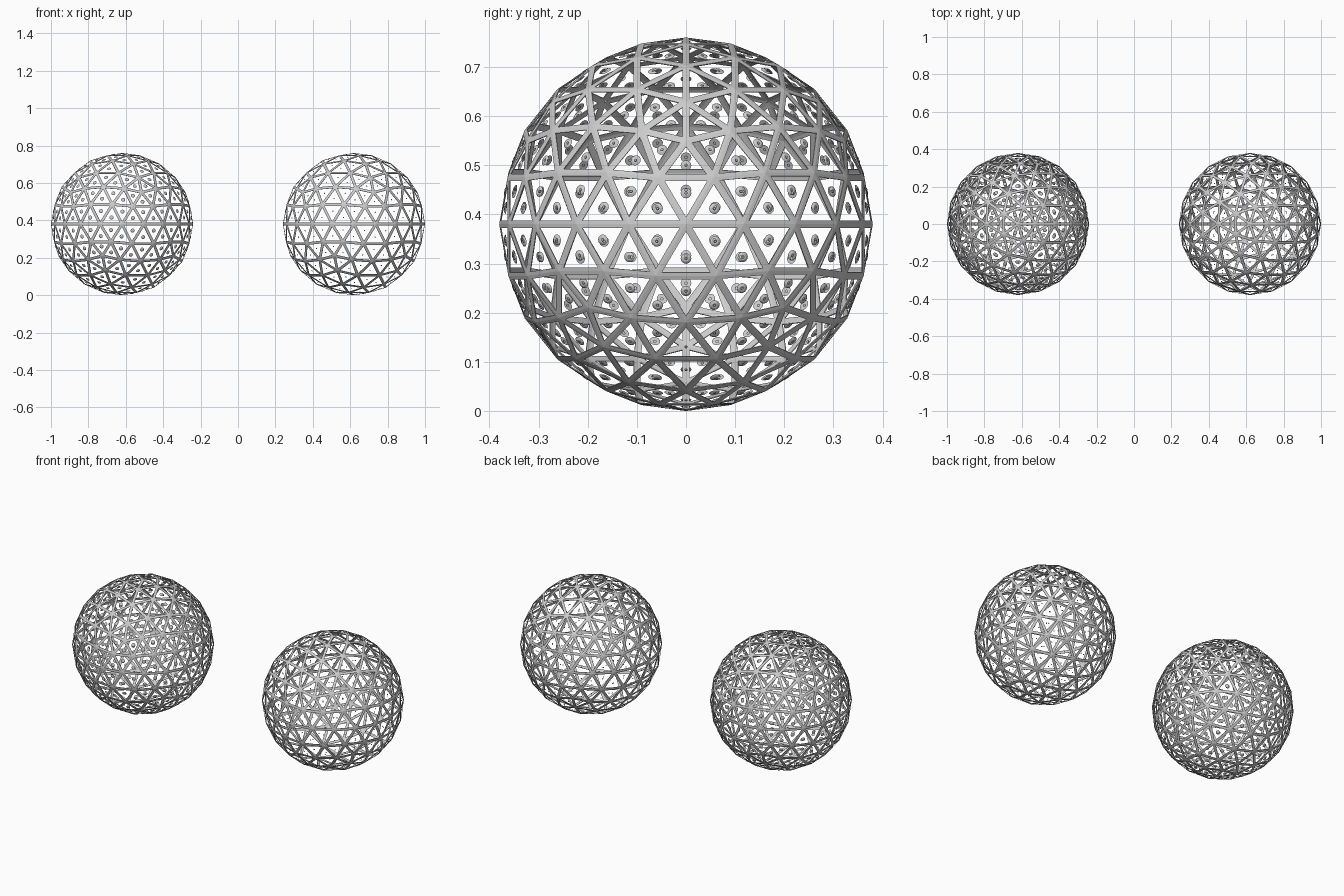
import bpy, bmesh
from mathutils import Matrix, Vector

if "Cube" in bpy.data.objects:
    bpy.data.objects.remove(bpy.data.objects["Cube"])

R = 0.38          # sphere radius
STRUT = 0.0075    # half width of a strut


def finish(bm, name, cx):
    me = bpy.data.meshes.new(name)
    bm.to_mesh(me)
    bm.free()
    ob = bpy.data.objects.new(name, me)
    ob.location = (cx, 0, R)
    bpy.context.collection.objects.link(ob)
    return ob


def lattice(name, cx):
    # flat geodesic struts: inset every triangle and remove its middle
    bm = bmesh.new()
    bmesh.ops.create_icosphere(bm, subdivisions=3, radius=R)
    faces = list(bm.faces)
    spots = [(f.calc_center_median(), f.normal.copy()) for f in faces]
    bmesh.ops.inset_individual(bm, faces=faces, thickness=STRUT, use_even_offset=True)
    bmesh.ops.delete(bm, geom=faces, context='FACES')
    ob = finish(bm, name, cx)
    mod = ob.modifiers.new("thickness", 'SOLIDIFY')
    mod.thickness = 0.002
    mod.offset = -1
    return spots


def studs(name, cx, spots, r_base, r_top, depth):
    # one flat round stud in the middle of each triangle
    bm = bmesh.new()
    for pos, nor in spots:
        rot = Vector((0, 0, 1)).rotation_difference(nor).to_matrix().to_4x4()
        bmesh.ops.create_cone(bm, cap_ends=True, segments=12, radius1=r_base,
                              radius2=r_top, depth=depth,
                              matrix=Matrix.Translation(pos) @ rot)
    finish(bm, name, cx)


# left sphere with large studs
spots = lattice("left_lattice", -1 + R)
studs("left_studs", -1 + R, spots, 0.011, 0.006, 0.003)

# right sphere with tiny studs
spots = lattice("right_lattice", 1 - R)
studs("right_studs", 1 - R, spots, 0.0035, 0.0025, 0.002)
